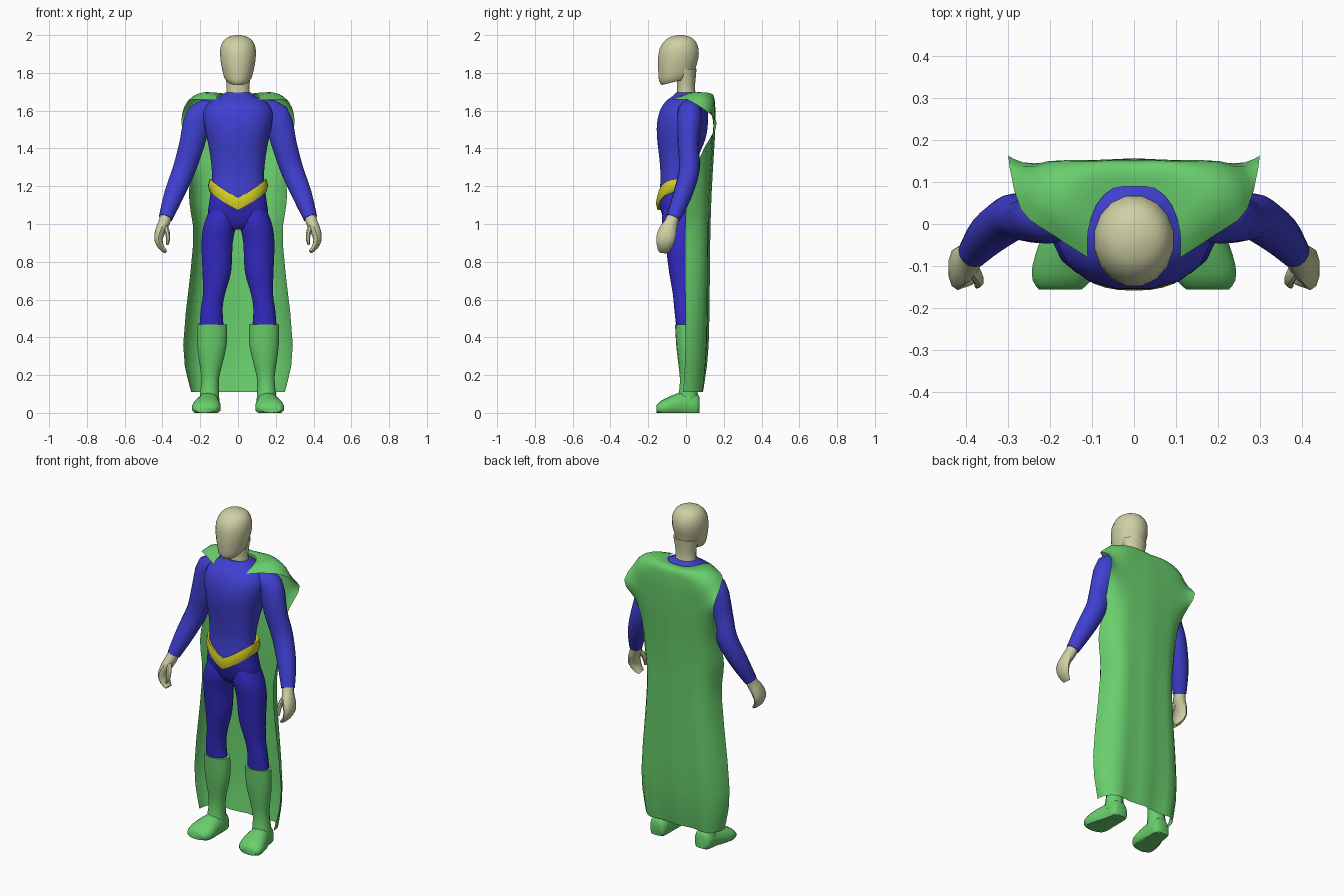
import bpy, bmesh, math
from mathutils import Vector


def material(name, rgb):
    m = bpy.data.materials.new(name)
    m.diffuse_color = (*rgb, 1)
    return m


BLUE = material("suit blue", (0.05, 0.05, 0.64))
DARK = material("tights blue", (0.035, 0.025, 0.58))
GREEN = material("cape green", (0.14, 0.62, 0.15))
SKIN = material("skin", (0.62, 0.63, 0.37))
YELLOW = material("belt yellow", (0.67, 0.64, 0.02))


def smooth_rows(rows, steps):
    """Catmull-Rom interpolation between rows of numbers."""
    out = []
    for i in range(len(rows) - 1):
        a, b, c, d = (rows[max(0, min(len(rows) - 1, i + k))] for k in (-1, 0, 1, 2))
        for s in range(steps):
            t = s / steps
            out.append([0.5 * (2 * q + (r - p) * t + (2 * p - 5 * q + 4 * r - w) * t * t
                               + (3 * q - p - 3 * r + w) * t ** 3)
                        for p, q, r, w in zip(a, b, c, d)])
    return out + [list(rows[-1])]


def finish(name, bm, mats, mirror=False, angle=45):
    bmesh.ops.recalc_face_normals(bm, faces=bm.faces)
    me = bpy.data.meshes.new(name)
    bm.to_mesh(me)
    bm.free()
    ob = bpy.data.objects.new(name, me)
    bpy.context.collection.objects.link(ob)
    for m in mats:
        me.materials.append(m)
    if mirror:
        ob.modifiers.new("mirror", 'MIRROR').merge_threshold = 0.001
    bpy.ops.object.select_all(action='DESELECT')
    ob.select_set(True)
    bpy.context.view_layer.objects.active = ob
    bpy.ops.object.shade_smooth_by_angle(angle=math.radians(angle))
    return ob


def skin_grid(bm, grid, closed):
    n = len(grid[0])
    for a, b in zip(grid, grid[1:]):
        for j in range(n if closed else n - 1):
            k = (j + 1) % n
            bm.faces.new((a[j], a[k], b[k], b[j]))


def boxy(c, power):
    return math.copysign(abs(c) ** (2 / power), c)


def loft(name, rows, mats, mirror=False, along=False, n=14, steps=2, floor=False,
         rule=None, power=2):
    """Rows are (x, y, z, rx, ry, slope); along=True turns rings to the path."""
    rows = smooth_rows([tuple(r) + (0,) * (6 - len(r)) for r in rows], steps)
    bm = bmesh.new()
    grid = []
    for i, (x, y, z, rx, ry, slope) in enumerate(rows):
        u, v = Vector((1, 0, 0)), Vector((0, 1, slope))
        if along:
            t = (Vector(rows[min(i + 1, len(rows) - 1)][:3])
                 - Vector(rows[max(i - 1, 0)][:3])).normalized()
            if abs(t.y) > 0.8:
                v = Vector((0, 0, 1))
            else:
                u = Vector((0, 1, 0)).cross(t).normalized()
                v = t.cross(u)
        ring = []
        for j in range(n):
            a = 2 * math.pi * (j + 0.5) / n
            p = (Vector((x, y, z)) + u * rx * boxy(math.cos(a), power)
                 + v * ry * boxy(math.sin(a), power))
            if floor:
                p.z = max(p.z, 0)
            ring.append(bm.verts.new(p))
        grid.append(ring)
    skin_grid(bm, grid, True)
    bm.faces.new(grid[0])
    bm.faces.new(grid[-1])
    if rule:
        for f in bm.faces:
            f.material_index = rule(f.calc_center_median())
    return finish(name, bm, mats, mirror)


def belt_line(x, y):
    return 1.205 if y > -0.04 else min(1.205, 1.107 + 0.098 * (abs(x) / 0.152) ** 1.2)


# Head, with the jaw sloping down to the chin, and a neck running into the nape
loft("head", [(0, -.05, 1.755, .056, .08, .25), (0, -.047, 1.778, .073, .097, .25),
              (0, -.046, 1.815, .084, .102, .2), (0, -.042, 1.865, .094, .109, .1),
              (0, -.037, 1.925, .096, .106), (0, -.032, 1.968, .08, .084),
              (0, -.03, 1.99, .052, .054), (0, -.03, 2.0, .015, .015)], [SKIN], n=16)
loft("neck", [(0, .005, 1.64, .07, .058), (0, 0, 1.71, .061, .048),
              (0, .001, 1.77, .067, .05), (0, .0, 1.82, .078, .056)], [SKIN])

# Torso and pelvis, split in colour under the belt
torso = [(.97, .06, -.085, .02), (1.0, .11, -.11, .04), (1.05, .16, -.128, .055),
         (1.12, .154, -.145, .05), (1.24, .14, -.136, .035), (1.35, .148, -.143, .065),
         (1.45, .166, -.155, .105), (1.53, .182, -.156, .118), (1.6, .184, -.14, .118),
         (1.65, .148, -.108, .106), (1.68, .09, -.068, .08), (1.695, .07, -.055, .062)]
loft("torso", [(0, (f + b) / 2, z, w, (b - f) / 2) for z, w, f, b in torso], [BLUE, DARK],
     n=16, steps=3, rule=lambda c: int(c.z < belt_line(c.x, c.y)), power=2.3)

# Belt dipping to a point in front
bm = bmesh.new()
rings = []
for j in range(32):
    a = 2 * math.pi * j / 32
    x, y = boxy(math.sin(a), 2.3), -boxy(math.cos(a), 2.3)
    ring = []
    for out, dz in ((-.02, -.034), (.004, -.034), (.012, 0), (.004, .034), (-.02, .034)):
        px, py = x * (.147 + out), -.047 + y * (.1 + out)
        ring.append(bm.verts.new((px, py, belt_line(px, py) + dz)))
    rings.append(ring)
skin_grid(bm, rings + rings[:1], True)
finish("belt", bm, [YELLOW])

# Arms and hands
loft("arm", [(.11, .02, 1.6, .05, .06), (.2, .02, 1.575, .075, .066),
             (.245, .012, 1.42, .068, .056), (.285, .018, 1.29, .062, .055),
             (.341, -.02, 1.15, .053, .05), (.383, -.068, 1.032, .037, .038)],
     [BLUE], True, True, steps=3)
loft("hand", [(.38, -.062, 1.05, .031, .033), (.39, -.078, 1.01, .032, .036),
              (.41, -.097, .965, .029, .048), (.421, -.108, .92, .023, .05),
              (.408, -.114, .88, .017, .04), (.383, -.118, .852, .01, .027)],
     [SKIN], True, True, n=10)
loft("thumb", [(.395, -.09, 1.0, .017, .02), (.376, -.122, .965, .014, .016),
               (.37, -.138, .92, .012, .013), (.375, -.147, .89, .006, .007)],
     [SKIN], True, True, n=8)


# Legs: height, inner x, outer x, front y, back y
def limb(rows):
    return [((a + b) / 2, (f + k) / 2, z, (b - a) / 2, (k - f) / 2) for z, a, b, f, k in rows]


loft("leg", limb([(1.09, .02, .145, -.12, .04), (1.0, .008, .182, -.128, .055),
                  (.9, .026, .195, -.11, .055), (.75, .034, .19, -.09, .045),
                  (.63, .067, .187, -.07, .04), (.55, .08, .198, -.062, .04),
                  (.44, .073, .207, -.05, .045)]), [DARK], True, steps=3)
loft("boot_shaft", limb([(.467, .056, .219, -.058, .05), (.36, .058, .218, -.052, .055),
                         (.27, .078, .207, -.042, .055), (.19, .098, .195, -.033, .055),
                         (.12, .1, .2, -.036, .06), (.05, .096, .208, -.05, .07)]),
     [GREEN], True)
loft("boot_foot", [(.149, .072, .035, .036, .045), (.15, .055, .035, .052, .07),
                   (.153, .0, .035, .058, .077), (.161, -.05, .03, .068, .072),
                   (.167, -.1, .028, .077, .053), (.172, -.135, .024, .071, .038),
                   (.176, -.156, .02, .052, .02)], [GREEN], True, True, floor=True,
     power=2.2)

# Cape: half sheet from the collar over the shoulder and down, then mirrored
cape = [
    [(0, .09, 1.685), (.05, .085, 1.685), (.09, .045, 1.685), (.11, -.02, 1.68), (.11, -.08, 1.655)],
    [(0, .143, 1.68), (.08, .143, 1.685), (.15, .115, 1.695), (.19, .04, 1.695), (.195, -.025, 1.66)],
    [(0, .156, 1.6), (.1, .152, 1.61), (.2, .148, 1.635), (.255, .1, 1.655), (.27, .035, 1.645)],
    [(0, .155, 1.5), (.1, .15, 1.5), (.2, .145, 1.51), (.265, .147, 1.53), (.30, .163, 1.54)],
]
lower = [(1.41, (0, .15, .1, .145, .185, .138, .243, .125, .27, .1)),
         (1.28, (0, .142, .1, .134, .175, .126, .23, .092, .256, .045)),
         (1.12, (0, .134, .1, .124, .175, .114, .228, .07, .258, .005)),
         (.9, (0, .128, .09, .118, .165, .113, .215, .065, .237, -.005)),
         (.36, (0, .12, .1, .108, .19, .107, .262, .052, .29, -.003)),
         (.11, (0, .09, .1, .077, .18, .087, .24, .04, .248, -.015))]
for z, p in lower:
    cape.append([(p[i], p[i + 1], z) for i in range(0, 10, 2)])
bm = bmesh.new()
rows = smooth_rows([[c for p in row for c in p] for row in cape], 3)
grid = []
for r in rows:
    pts = [tuple(r[i:i + 3]) for i in range(0, 15, 3)]
    pts = smooth_rows(pts, 2)
    grid.append([bm.verts.new(p) for p in pts])
skin_grid(bm, grid, False)
finish("cape", bm, [GREEN], True, 60)
